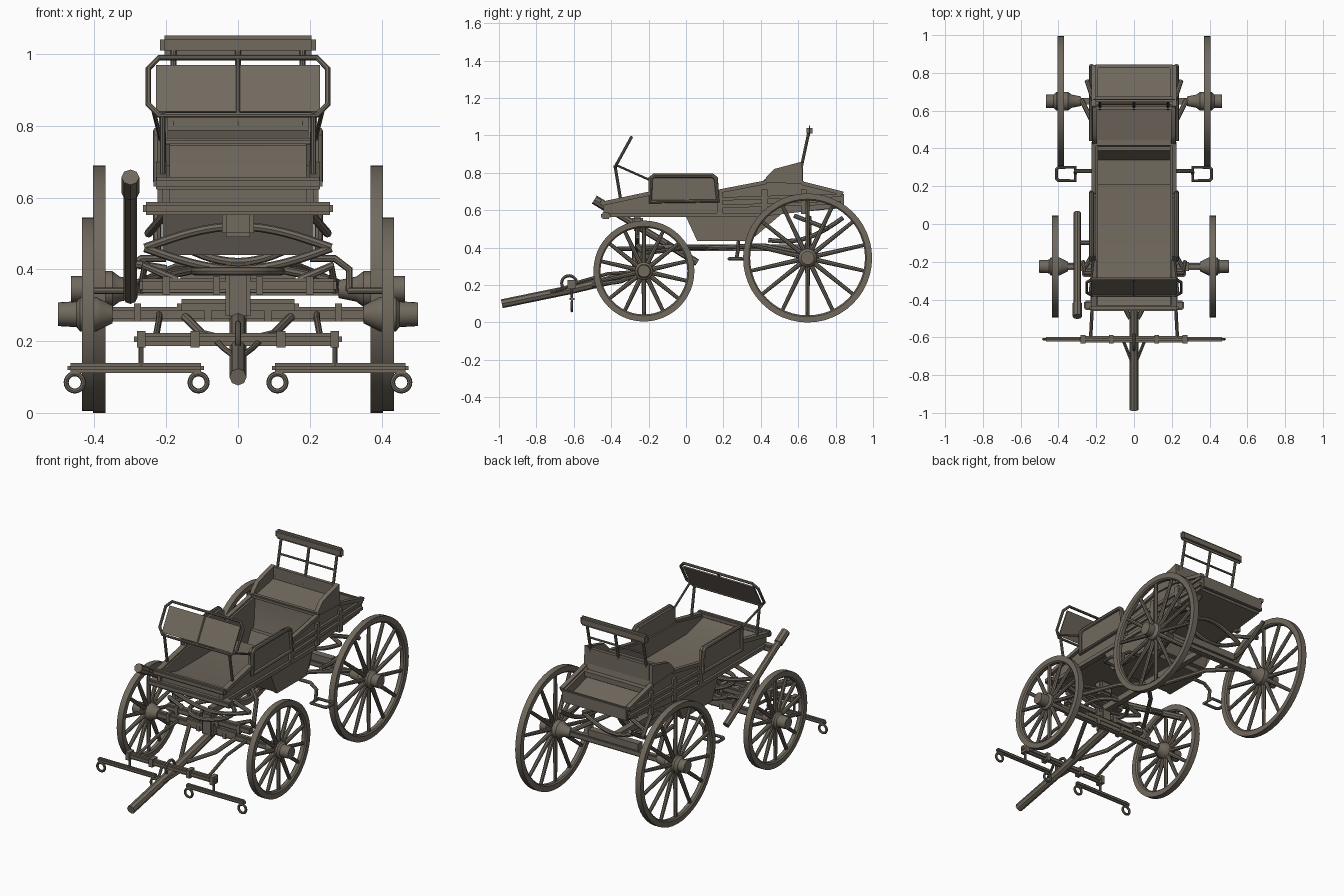
import bpy, bmesh, math
from mathutils import Vector

if "Cube" in bpy.data.objects:
    bpy.data.objects.remove(bpy.data.objects["Cube"])

wood = bpy.data.materials.new("weathered_wood")
wood.use_nodes = True
wood.diffuse_color = (0.165, 0.142, 0.112, 1)
wood.node_tree.nodes["Principled BSDF"].inputs["Base Color"].default_value = wood.diffuse_color
made = []


def finish(name, bm):
    bmesh.ops.recalc_face_normals(bm, faces=bm.faces)
    mesh = bpy.data.meshes.new(name)
    bm.to_mesh(mesh)
    bm.free()
    mesh.materials.append(wood)
    obj = bpy.data.objects.new(name, mesh)
    bpy.context.collection.objects.link(obj)
    made.append(obj)
    return obj


def beam(name, a, b, w, h, bevel=0.0):
    """Rectangular bar from a to b, w wide and h high."""
    a, b = Vector(a), Vector(b)
    d = (b - a).normalized()
    side = d.cross(Vector((0, 0, 1)))
    side = side.normalized() if side.length > 0.01 else Vector((1, 0, 0))
    up = side.cross(d)
    bm = bmesh.new()
    ends = [[bm.verts.new(p + side * i * w / 2 + up * j * h / 2)
             for i, j in ((-1, -1), (1, -1), (1, 1), (-1, 1))] for p in (a, b)]
    for ring in ends:
        bm.faces.new(ring)
    for i in range(4):
        j = (i + 1) % 4
        bm.faces.new((ends[0][i], ends[0][j], ends[1][j], ends[1][i]))
    if bevel:
        bmesh.ops.bevel(bm, geom=bm.edges[:], offset=bevel, segments=2, affect='EDGES')
    return finish(name, bm)


def prism(name, profile, x0, x1):
    """Side profile of (y, z) points extruded across x."""
    bm = bmesh.new()
    face = bm.faces.new([bm.verts.new((x0, y, z)) for y, z in profile])
    new = bmesh.ops.extrude_face_region(bm, geom=[face])["geom"]
    bmesh.ops.translate(bm, vec=(x1 - x0, 0, 0),
                        verts=[v for v in new if isinstance(v, bmesh.types.BMVert)])
    return finish(name, bm)


def lathe(name, profile, y, z, side=1, segs=40, closed=False):
    """Profile of (x, radius) points turned about the x axis."""
    bm = bmesh.new()
    rings = []
    for i in range(segs):
        t = math.tau * i / segs
        rings.append([bm.verts.new((side * x, y + r * math.cos(t), z + r * math.sin(t)))
                      for x, r in profile])
    n = len(profile)
    for i in range(segs):
        p, q = rings[i], rings[(i + 1) % segs]
        for k in range(n if closed else n - 1):
            m = (k + 1) % n
            bm.faces.new((p[k], p[m], q[m], q[k]))
    if not closed:
        bm.faces.new([r[0] for r in rings])
        bm.faces.new([r[-1] for r in rings])
    return finish(name, bm)


def tube(name, pts, r, cyclic=False, taper=1.0):
    """Round rod along a path."""
    curve = bpy.data.curves.new(name, 'CURVE')
    curve.dimensions = '3D'
    curve.bevel_depth = r
    curve.bevel_resolution = 2
    curve.use_fill_caps = True
    line = curve.splines.new('POLY')
    line.points.add(len(pts) - 1)
    for i, p in enumerate(pts):
        line.points[i].co = (*p, 1)
        line.points[i].radius = 1 + (taper - 1) * i / (len(pts) - 1)
    line.use_cyclic_u = cyclic
    temp = bpy.data.objects.new(name, curve)
    bpy.context.collection.objects.link(temp)
    bpy.context.view_layer.update()
    mesh = bpy.data.meshes.new_from_object(temp.evaluated_get(bpy.context.evaluated_depsgraph_get()))
    bpy.data.objects.remove(temp)
    bm = bmesh.new()
    bm.from_mesh(mesh)
    bpy.data.meshes.remove(mesh)
    return finish(name, bm)


def ring(name, c, r, thick, axis):
    u, v = {'x': ((0, 1, 0), (0, 0, 1)), 'y': ((1, 0, 0), (0, 0, 1)), 'z': ((1, 0, 0), (0, 1, 0))}[axis]
    angles = [math.tau * i / 20 for i in range(20)]
    return tube(name, [Vector(c) + r * math.cos(t) * Vector(u) + r * math.sin(t) * Vector(v)
                       for t in angles], thick, True)


def wheel(name, s, x, y, R, z, hub):
    w, t = 0.017, 0.038
    lathe(name + "_rim", [(x - w, R), (x + w, R), (x + w, R - t * .8), (x + w * .6, R - t),
                          (x - w * .6, R - t), (x - w, R - t * .8)], y, z, s, 48, True)
    lathe(name + "_hub", hub, y, z, s, 20)
    for i in range(14):
        a = math.tau * (i + 0.5) / 14
        d = Vector((0, math.cos(a), math.sin(a)))
        c = Vector((s * x, y, z))
        tube(name + "_spoke", [c + d * 0.03, c + d * (R - 0.03)], 0.013, taper=0.75)


# Body: solid floor with foot well and seat, then two side walls
prism("floor_and_seat", [(-.43, .57), (0, .57), (.06, .44), (.33, .44), (.39, .57), (.82, .61),
      (.83, .635), (.64, .69), (.62, .79), (.43, .755), (.42, .6), (.37, .46), (.21, .46),
      (.21, .59), (-.28, .59), (-.43, .63)], -.2, .2)
beam("toe_board", (-.235, -.445, .64), (.235, -.445, .64), .03, .035, .008)
beam("front_sill", (-.265, -.43, .57), (.265, -.43, .57), .05, .036, .008)
beam("tailgate", (-.21, .835, .655), (.21, .835, .655), .02, .075, .005)
beam("seat_back_board", (-.2, .615, .81), (.2, .615, .81), .02, .09)
beam("seat_front_lip", (-.215, .43, .755), (.215, .43, .755), .03, .022, .005)
beam("rear_seat_rail", (-.2, .65, .72), (.2, .65, .72), .03, .03)
for s in (-1, 1):
    prism("side_wall", [(-.44, .565), (0, .565), (.06, .435), (.33, .435), (.39, .565), (.82, .615),
          (.84, .69), (.62, .745), (.43, .75), (.16, .7), (-.19, .69), (-.44, .635)], s * .19, s * .21)
    arch = [(-.19, .645), (-.19, .77), (-.17, .785), (.14, .785), (.16, .77), (.17, .65)]
    prism("side_panel", arch, s * .2, s * .222)
    tube("side_panel_frame", [(s * .225, y, z) for y, z in arch], .012, True)
    prism("seat_side", [(.42, .75), (.43, .78), (.47, .82), (.62, .86), (.625, .74)], s * .195, s * .22)
    x = s * .213
    beam("bottom_rail", (x, -.43, .575), (x, .4, .575), .02, .022)
    beam("front_top_rail", (x, -.45, .635), (x, -.19, .69), .03, .022)
    beam("rear_top_rail", (x, .17, .7), (x, .43, .75), .024, .02)
    beam("back_top_rail", (x, .62, .745), (x, .84, .69), .024, .02)
    for z in (.62, .66):
        beam("side_slat", (x, .17, z), (x, .83, z + .02), .02, .018)
    for y in (.18, .42, .63):
        beam("side_post", (x, y, .58), (x, y, .71), .024, .03)

# Dashboard with rail and stays
def dash(x, z):
    return (x, -.38 + (z - .83) * .55, z)

c = .03
outline = [(-.25 + c, .83), (.25 - c, .83), (.25, .83 + c), (.25, .99 - c),
           (.25 - c, .99), (-.25 + c, .99), (-.25, .99 - c), (-.25, .83 + c)]
tube("dash_rail", [dash(*p) for p in outline], .008, True)
beam("dash_panel", dash(-.228, .902), dash(.228, .902), .009, .135).rotation_euler = (0, 0, 0)
prism("dash_board", [(-.376, .84), (-.37, .836), (-.298, .965), (-.304, .969)], -.228, .228)
bpy.data.objects.remove(made.pop(-2))
tube("dash_centre_rod", [dash(0, .83), dash(0, .99)], .006)
for s in (-1, 1):
    tube("dash_stay", [(s * .21, -.38, .84), (s * .21, -.35, .66)], .008)
    tube("dash_brace", [(s * .235, -.37, .84), (s * .215, -.19, .76)], .006)

# Backrest
beam("backrest", (-.217, .66, 1.025), (.217, .66, 1.025), .03, .055, .012)
for x in (-.18, 0, .18):
    tube("backrest_post", [(x, .61, .8), (x, .655, 1.01)], .008)
tube("backrest_rod", [(-.18, .637, .925), (.18, .637, .925)], .006)

# Wheels, one pair per axle
for s in (-1, 1):
    wheel("rear_wheel", s, .387, .65, .345, .345, [(.28, .025), (.33, .035), (.35, .05), (.41, .05),
          (.425, .036), (.465, .036), (.465, .022)])
    wheel("front_wheel", s, .418, -.225, .27, .275, [(.35, .025), (.38, .04), (.395, .048), (.44, .048),
          (.45, .036), (.502, .033), (.502, .02)])

# Axles and running gear
beam("front_axle", (-.37, -.225, .275), (.37, -.225, .275), .035, .04, .008)
beam("front_axle_block", (-.17, -.225, .295), (.17, -.225, .295), .045, .045, .012)
beam("rear_axle", (-.33, .65, .345), (.33, .65, .345), .035, .035, .006)
beam("front_bolster", (-.275, -.26, .355), (.275, -.26, .355), .04, .038, .008)
beam("king_block", (0, -.26, .26), (0, -.26, .4), .07, .06, .01)
beam("spring_block", (0, -.26, .49), (0, -.26, .57), .09, .06, .012)
ring("turntable", (0, -.24, .395), .12, .012, 'z')
beam("perch", (0, -.25, .4), (0, .66, .4), .035, .035)
beam("perch_rear_block", (-.16, .65, .385), (.16, .65, .385), .04, .04)
for x in (-.2, -.06, .06, .2):
    beam("bolster_clamp", (x - .01, -.26, .355), (x + .01, -.26, .355), .05, .05)
    beam("axle_clamp", (x * 1.4 - .01, -.225, .28), (x * 1.4 + .01, -.225, .28), .05, .05)


def leaf(name, half, height, place):
    tube(name, [place(half * i / 8, height * math.cos(math.pi * i / 16)) for i in range(-8, 9)], .012)


for k in (-1, 1):
    leaf("front_spring", .26, .06 * k, lambda u, h: (u, -.26, .46 + h))
    leaf("rear_spring", .2, .07 * k, lambda u, h: (u, .66, .49 + h))
for s in (-1, 1):
    leaf("side_spring", .2, -.05, lambda u, h: (s * .225, .64 + u, .5 + u * .3 + h))
    tube("perch_brace", [(s * .05, .12, .4), (s * .16, .42, .41), (s * .28, .66, .36)], .013)
    tube("spring_stay", [(s * .19, .58, .57), (s * .25, .76, .5)], .012)
    tube("bolster_bracket", [(s * .17, -.26, .37), (s * .26, -.26, .41), (s * .27, -.2, .34)], .012)
    tube("front_brace", [(s * .26, -.23, .37), (s * .12, .0, .4), (0, .12, .4)], .012)
    # Step loop hung from the body
    tube("step", [(s * x, y, .34) for x, y in ((.31, .23), (.4, .23), (.41, .24), (.41, .29), (.4, .3), (.31, .3))],
         .009, True)
    tube("step_hanger", [(s * .2, .28, .43), (s * .27, .28, .43), (s * .31, .28, .4), (s * .31, .27, .34)], .01)

# Draught pole, splinter bar and swinging bars
tube("pole", [(0, -.985, .1), (0, -.62, .175), (0, -.24, .265)], .024)
beam("splinter_bar", (-.29, -.61, .205), (.29, -.61, .205), .034, .036, .01)
for x in (-.27, -.12, .12, .27):
    beam("splinter_band", (x - .012, -.61, .205), (x + .012, -.61, .205), .046, .046)
ring("pole_ring", (0, -.625, .21), .04, .008, 'x')
for s in (-1, 1):
    tube("pole_brace", [(0, -.76, .15), (s * .04, -.66, .18), (s * .06, -.61, .2)], .008)
    tube("draught_rod", [(s * .23, -.61, .205), (s * .22, -.42, .26), (s * .22, -.23, .275)], .009)
    tube("pole_stay", [(s * .02, -.5, .2), (s * .1, -.35, .22), (s * .15, -.23, .27)], .012)
    tube("swing_link", [(s * .27, -.61, .2), (s * .27, -.61, .12)], .007)
    beam("swing_bar", (s * .095, -.61, .125), (s * .475, -.61, .125), .026, .028, .008)
    for x in (.11, .455):
        ring("trace_ring", (s * x, -.61, .085), .024, .007, 'y')

# Brake lever on one side
tube("lever", [(-.3, .06, .32), (-.3, -.47, .645)], .019)
tube("lever_grip", [(-.3, -.42, .614), (-.3, -.49, .657)], .025)
tube("lever_mount", [(-.2, -.1, .4), (-.3, -.1, .418)], .012)

bpy.ops.object.select_all(action='DESELECT')
for obj in made:
    obj.select_set(True)
bpy.context.view_layer.objects.active = made[0]
bpy.ops.object.shade_smooth_by_angle(angle=math.radians(35))
